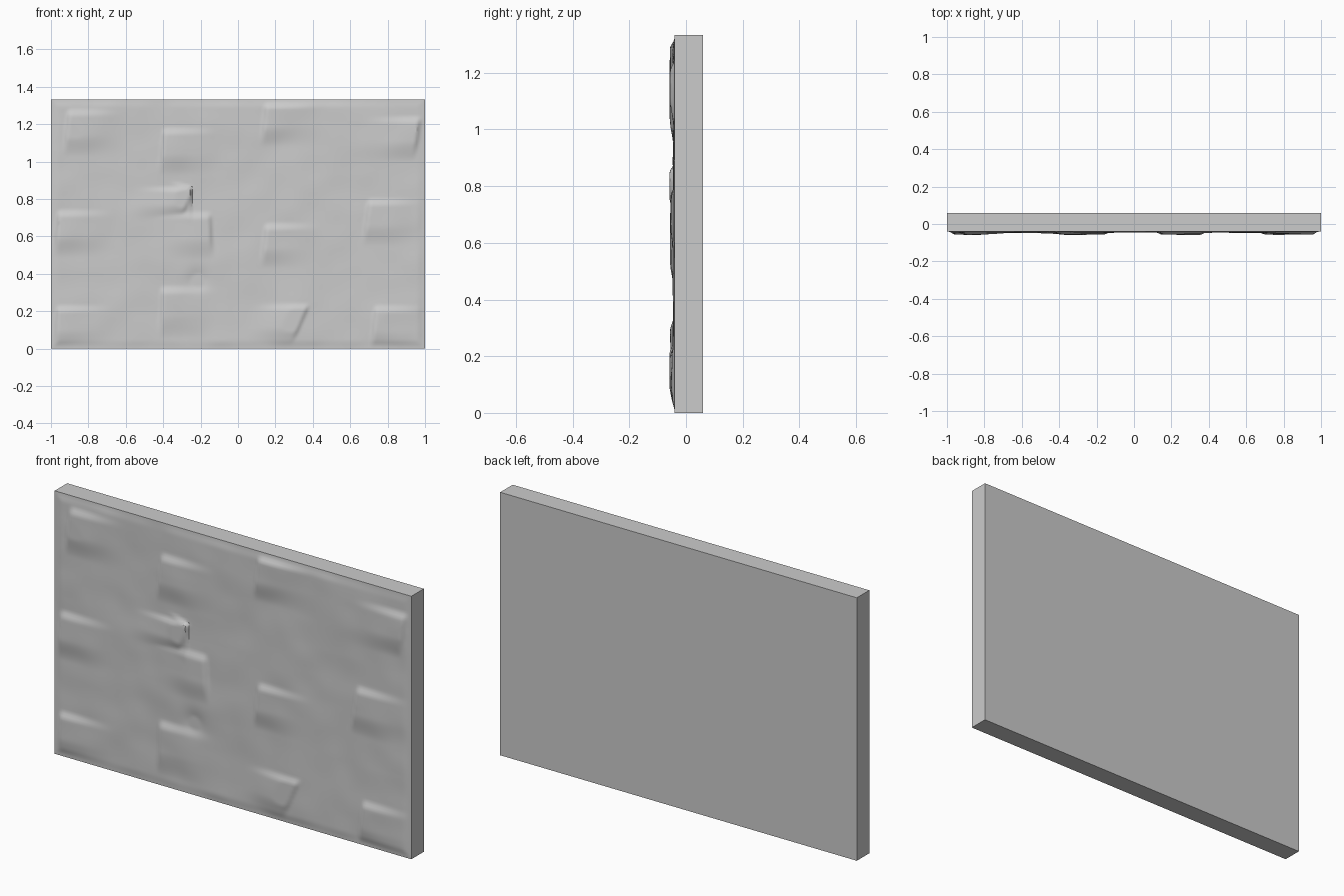
import bpy, bmesh, math
from mathutils import Vector, noise

if "Cube" in bpy.data.objects:
    bpy.data.objects.remove(bpy.data.objects["Cube"])

W, H = 2.0, 1.333
BACK, FRONT = 0.06, -0.04
NX, NZ = 180, 120

# Chipped steps: foot and head of each sharp edge, side the raised stone fades to
CHIPS = [
    (-0.925, 1.08, -0.905, 1.26, 1), (-0.415, 0.98, -0.395, 1.16, 1),
    (0.13, 1.13, 0.15, 1.30, 1), (-0.985, 0.54, -0.96, 0.72, 1),
    (0.13, 0.48, 0.15, 0.65, 1), (0.675, 0.60, 0.70, 0.78, 1),
    (-0.99, 0.04, -0.965, 0.21, 1), (-0.415, 0.11, -0.405, 0.31, 1),
    (0.715, 0.03, 0.735, 0.21, 1), (0.945, 1.05, 0.975, 1.22, -1),
    (0.30, 0.06, 0.37, 0.22, -1), (-0.14, 0.53, -0.15, 0.71, -1),
    (-0.29, 0.73, -0.25, 0.85, -1),
]


def smooth(a, b, t):
    t = min(max((t - a) / (b - a), 0), 1)
    return t * t * (3 - 2 * t)


def chip_height(x, z, chip):
    x0, z0, x1, z1, side = chip
    t = (z - z0) / (z1 - z0)
    if t < -0.3 or t > 1.15:
        return 0
    d = (x - (x0 + (x1 - x0) * t)) * side
    rise = min(max((d + 0.012) / 0.022, 0), 1)
    fade = 1 - smooth(0.03, 0.32, d)
    along = smooth(-0.3, 0.35, t) * (1 - smooth(0.9, 1.15, t))
    return 0.013 * rise * fade * along


def relief(x, z):
    broad = noise.noise(Vector((x * 3.2, z * 3.2, 1.7)))
    fine = noise.noise(Vector((x * 7.5, z * 7.5, 5.1)))
    h = 0.004 + 0.005 * broad + 0.0025 * fine
    h += max(chip_height(x, z, c) for c in CHIPS)
    # small hollow and pale ledge in the middle
    h -= 0.010 * math.exp(-((x + 0.22) ** 2 + (z - 0.37) ** 2) / 0.003)
    if -0.37 < x < -0.25:
        edge = 0.885 - (x + 0.37) * 0.3
        d = edge - z
        h += 0.010 * smooth(-0.02, 0.0, d) * (1 - smooth(0.02, 0.2, d)) * smooth(-0.37, -0.27, x)
    margin = min(1 - abs(x), z, H - z)
    return min(max(h, -0.002), 0.018) * smooth(0, 0.045, margin)


# Wall panel: a rough front sheet closed by flat sides and back
bm = bmesh.new()
grid = [[None] * (NX + 1) for _ in range(NZ + 1)]
for j in range(NZ + 1):
    for i in range(NX + 1):
        x, z = -W / 2 + W * i / NX, H * j / NZ
        grid[j][i] = bm.verts.new((x, FRONT - relief(x, z), z))
for j in range(NZ):
    for i in range(NX):
        bm.faces.new((grid[j][i], grid[j][i + 1], grid[j + 1][i + 1], grid[j + 1][i]))

back = [bm.verts.new((x, BACK, z)) for x, z in ((-1, 0), (1, 0), (1, H), (-1, H))]
edges = [grid[0], [r[-1] for r in grid], grid[-1][::-1], [r[0] for r in grid][::-1]]
for k, edge in enumerate(edges):
    bm.faces.new(edge + [back[(k + 1) % 4], back[k]])
bm.faces.new(back)
bmesh.ops.recalc_face_normals(bm, faces=bm.faces)

mesh = bpy.data.meshes.new("rough_stone_panel")
bm.to_mesh(mesh)
bm.free()
panel = bpy.data.objects.new("rough_stone_panel", mesh)
bpy.context.collection.objects.link(panel)
bpy.context.view_layer.objects.active = panel
panel.select_set(True)
bpy.ops.object.shade_smooth_by_angle(angle=math.radians(30))
